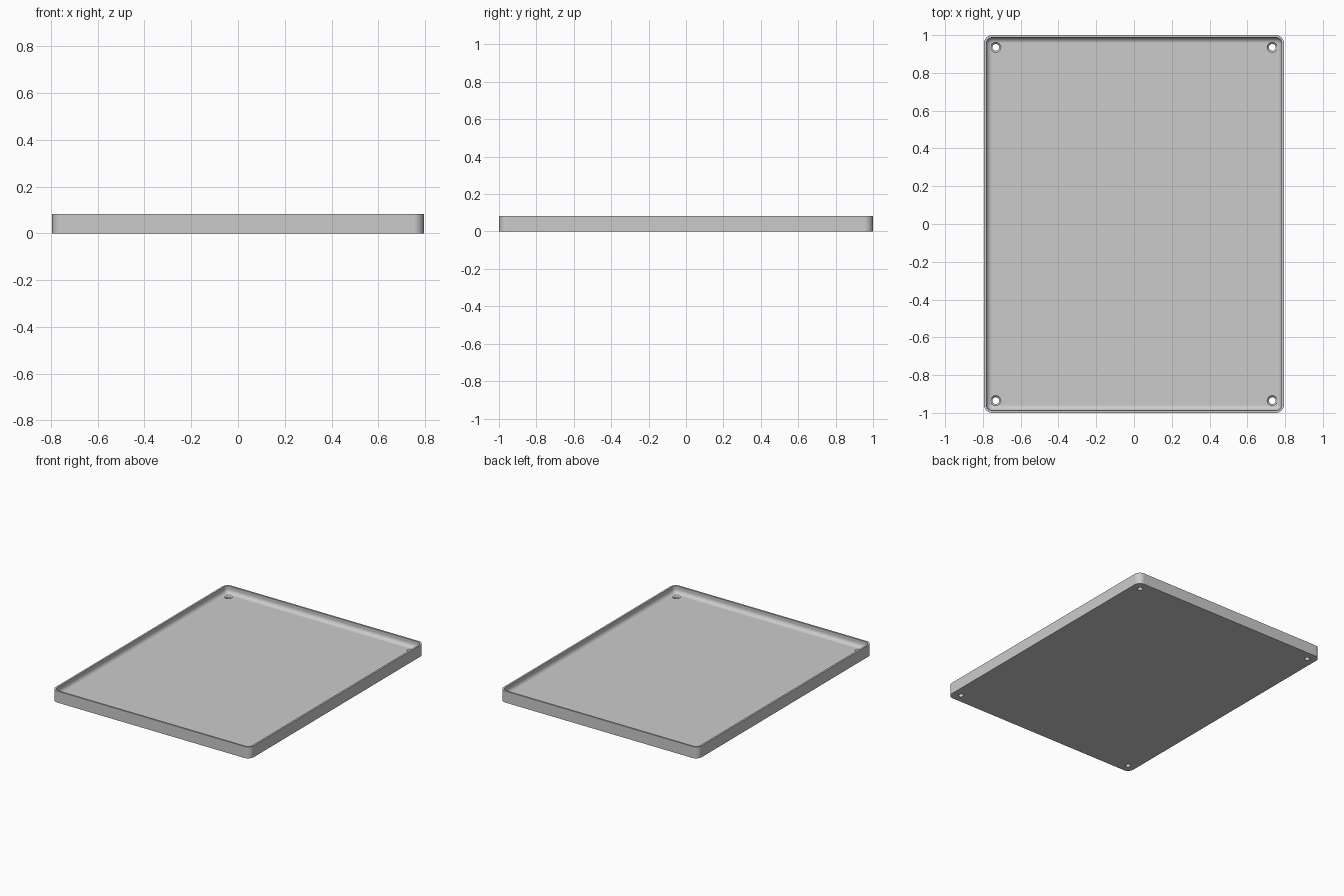
import bpy, bmesh
from math import sin, cos, pi

cube = bpy.data.objects.get("Cube")
if cube:
    bpy.data.objects.remove(cube, do_unlink=True)

HALF_X, HALF_Y, HEIGHT = 0.795, 1.0, 0.083
CORNER, WALL, FLOOR, FILLET = 0.045, 0.013, 0.032, 0.03
STEPS = 8

grey = bpy.data.materials.new("plain grey")
grey.use_nodes = True
colour = (0.6, 0.6, 0.6, 1)
grey.diffuse_color = colour
grey.node_tree.nodes["Principled BSDF"].inputs["Base Color"].default_value = colour


def make_object(name, bm):
    bmesh.ops.recalc_face_normals(bm, faces=bm.faces[:])
    mesh = bpy.data.meshes.new(name)
    bm.to_mesh(mesh)
    bm.free()
    mesh.materials.append(grey)
    obj = bpy.data.objects.new(name, mesh)
    bpy.context.collection.objects.link(obj)
    return obj


def loft(bm, rings):
    """Skin a stack of closed rings and cap both ends."""
    loops = [[bm.verts.new(p) for p in ring] for ring in rings]
    for a, b in zip(loops, loops[1:]):
        for i in range(len(a)):
            j = (i + 1) % len(a)
            bm.faces.new((a[i], a[j], b[j], b[i]))
    bm.faces.new(loops[0])
    bm.faces.new(loops[-1])


def rounded_ring(inset, z):
    """Rounded rectangle, inset from the outer wall."""
    r = max(CORNER - inset, 0.001)
    points = []
    for q, (sx, sy) in enumerate(((1, 1), (-1, 1), (-1, -1), (1, -1))):
        for k in range(STEPS + 1):
            a = (q + k / STEPS) * pi / 2
            points.append((sx * (HALF_X - inset - r) + r * cos(a),
                           sy * (HALF_Y - inset - r) + r * sin(a), z))
    return points


def circle_ring(x, y, r, z, n=32):
    return [(x + r * cos(2 * pi * i / n), y + r * sin(2 * pi * i / n), z) for i in range(n)]


# Tray: outer wall, rim, inner wall, filleted foot and floor
rings = [rounded_ring(0, 0), rounded_ring(0, HEIGHT), rounded_ring(WALL, HEIGHT)]
for k in range(STEPS + 1):
    a = k / STEPS * pi / 2
    rings.append(rounded_ring(WALL + FILLET * (1 - cos(a)), FLOOR + FILLET * (1 - sin(a))))
bm = bmesh.new()
loft(bm, rings)
tray = make_object("tray", bm)

# Countersunk screw holes in the four corners
bm = bmesh.new()
for x in (-0.732, 0.732):
    for y in (-0.935, 0.935):
        loft(bm, [circle_ring(x, y, 0.018, -0.02), circle_ring(x, y, 0.018, FLOOR - 0.009),
                  circle_ring(x, y, 0.027, FLOOR), circle_ring(x, y, 0.027, FLOOR + 0.002)])
holes = make_object("screw_hole_cutter", bm)
holes.hide_render = True

cut = tray.modifiers.new("screw holes", "BOOLEAN")
cut.operation, cut.solver, cut.object = "DIFFERENCE", "EXACT", holes
bpy.context.view_layer.objects.active = tray
tray.select_set(True)
bpy.ops.object.modifier_apply(modifier=cut.name)
bpy.data.objects.remove(holes, do_unlink=True)

# Smooth fillets and corners, crisp rim and flat floor
bpy.ops.object.shade_smooth_by_angle(angle=pi / 6)
weighted = tray.modifiers.new("flat floor", "WEIGHTED_NORMAL")
weighted.keep_sharp = True
